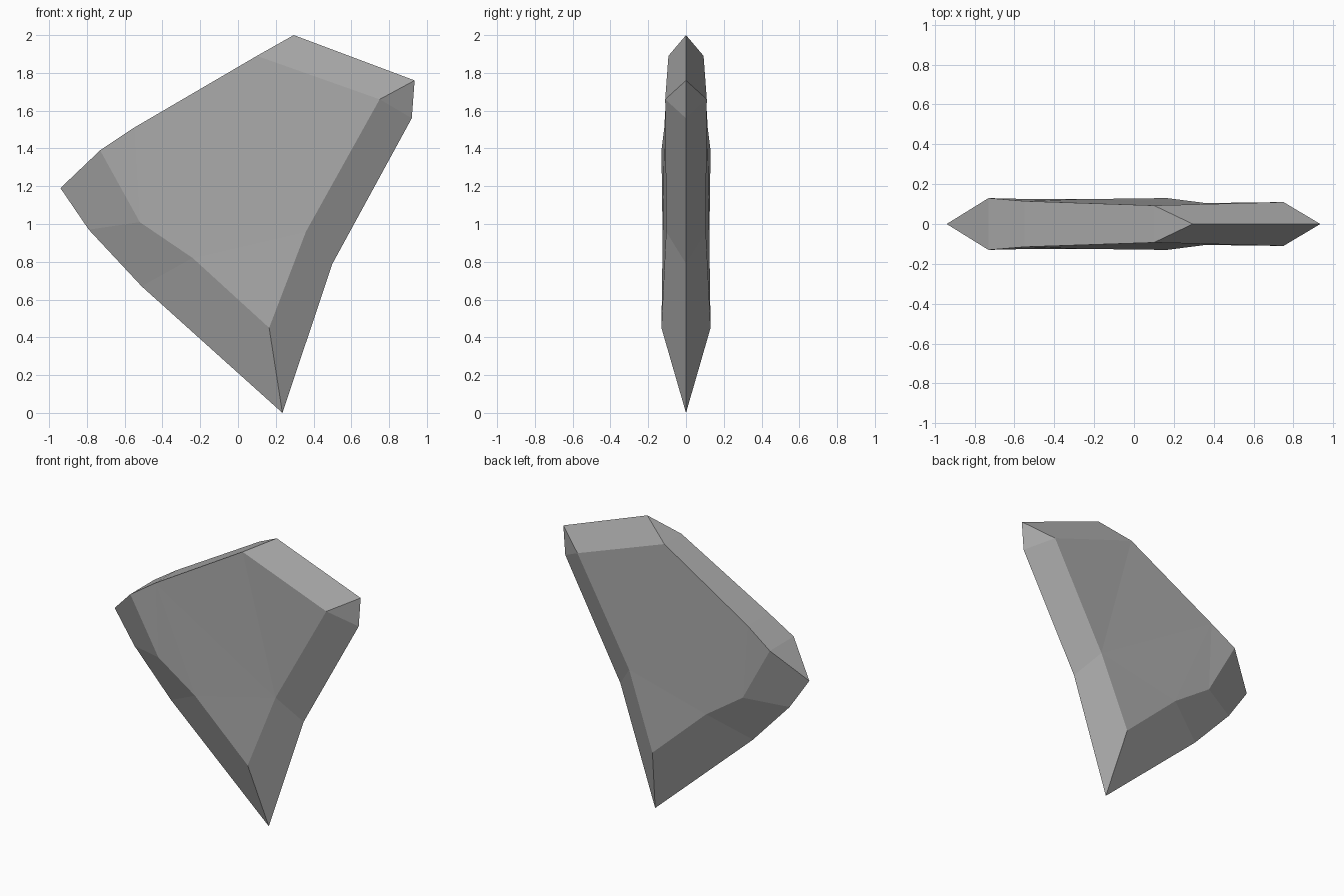
import bpy
import bmesh

cube = bpy.data.objects.get("Cube")
if cube:
    bpy.data.objects.remove(cube, do_unlink=True)

stone = bpy.data.materials.new("stone grey")
stone.use_nodes = True
colour = (0.4, 0.4, 0.4, 1)
stone.diffuse_color = colour
stone.node_tree.nodes["Principled BSDF"].inputs["Base Color"].default_value = colour

# Sharp outer rim, in the middle plane: name -> (x, z)
RIM = {
    "point": (0.235, 0), "right_low": (0.50, 0.79), "right_high": (0.92, 1.56),
    "corner": (0.935, 1.76), "peak": (0.295, 2.0), "tip": (-0.94, 1.19),
    "left_high": (-0.79, 0.97), "left_low": (-0.51, 0.67),
}
# Outline of the broad flat side: name -> (x, z, half thickness)
SIDE = {
    "foot": (0.165, 0.45, 0.13), "waist": (0.36, 0.96, 0.105),
    "shoulder": (0.75, 1.66, 0.11), "brow": (0.10, 1.89, 0.093),
    "slope": (-0.55, 1.51, 0.115), "cheek": (-0.73, 1.39, 0.13),
    "hip": (-0.52, 1.01, 0.125), "thigh": (-0.24, 0.82, 0.125),
}
# Facets of one side: bevels around the rim, then the broad side
FACETS = [
    "point right_low waist foot", "right_low right_high shoulder waist",
    "right_high corner shoulder", "corner peak brow shoulder",
    "tip left_high hip cheek", "left_high left_low thigh hip",
    "left_low point foot thigh",
    "foot waist thigh", "thigh waist slope", "waist brow slope",
    "waist shoulder brow", "thigh slope hip", "hip slope cheek",
]

bm = bmesh.new()
rim = {n: bm.verts.new((x, 0, z)) for n, (x, z) in RIM.items()}
front, back = [
    {**rim, **{n: bm.verts.new((x, s * y, z)) for n, (x, z, y) in SIDE.items()}}
    for s in (-1, 1)
]
for verts in (front, back):
    for facet in FACETS:
        bm.faces.new([verts[n] for n in facet.split()])

# Flat upper edge joining the two sides
bm.faces.new((rim["peak"], front["brow"], back["brow"]))
bm.faces.new((front["brow"], front["slope"], back["slope"], back["brow"]))
bm.faces.new((front["slope"], front["cheek"], back["cheek"], back["slope"]))
bm.faces.new((front["cheek"], rim["tip"], back["cheek"]))
bmesh.ops.recalc_face_normals(bm, faces=bm.faces)

mesh = bpy.data.meshes.new("stone_shard")
bm.to_mesh(mesh)
bm.free()
mesh.materials.append(stone)
shard = bpy.data.objects.new("stone_shard", mesh)
bpy.context.collection.objects.link(shard)
